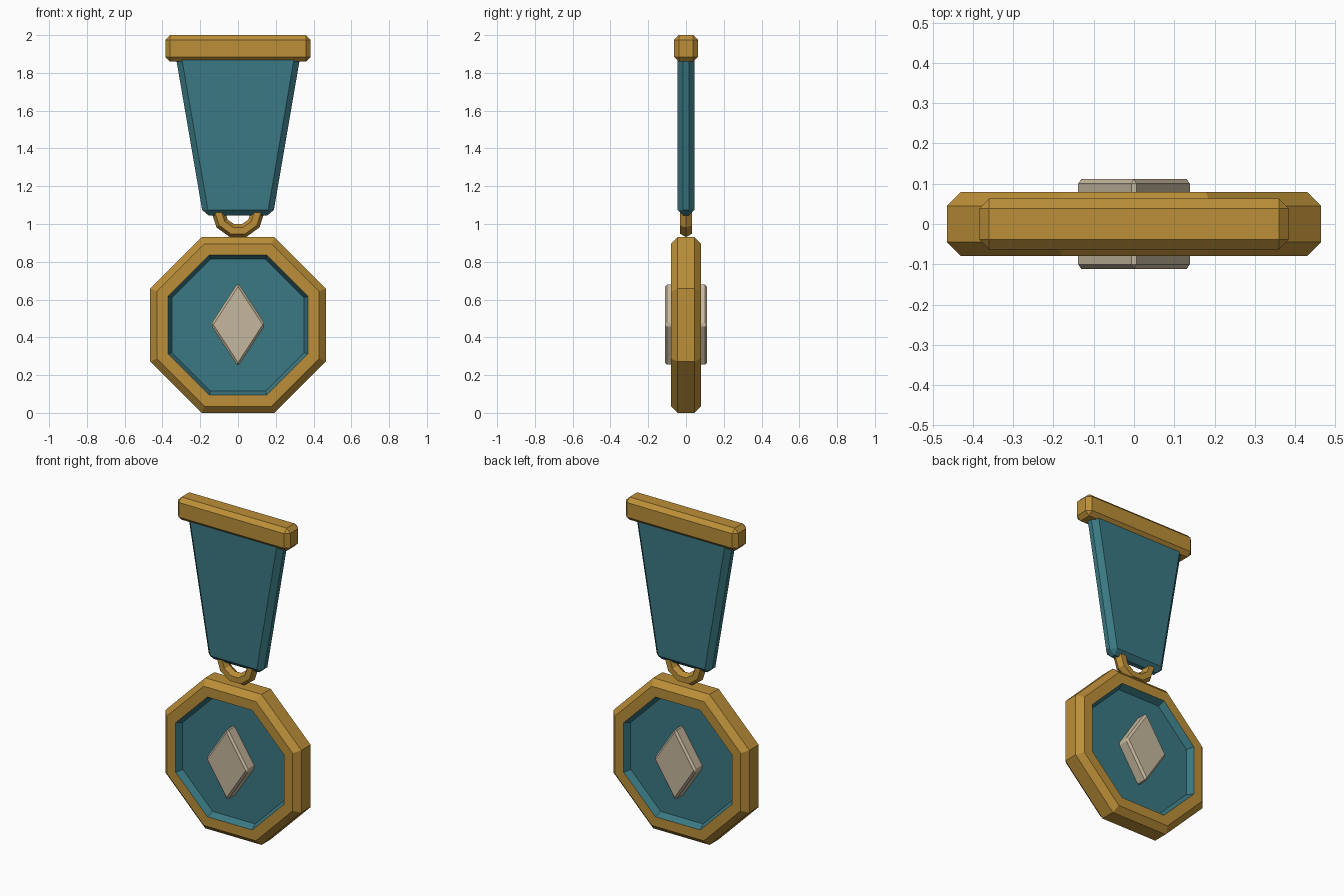
import bpy, bmesh, math

if "Cube" in bpy.data.objects:
    bpy.data.objects.remove(bpy.data.objects["Cube"])


def material(name, rgb):
    m = bpy.data.materials.new(name)
    m.diffuse_color = (*rgb, 1)
    m.use_nodes = True
    m.node_tree.nodes["Principled BSDF"].inputs["Base Color"].default_value = m.diffuse_color
    return m


gold = material("gold", (0.50, 0.275, 0.04))
teal = material("teal", (0.042, 0.19, 0.225))
silver = material("warm silver", (0.56, 0.475, 0.34))


def finish(name, bm, mats):
    bmesh.ops.recalc_face_normals(bm, faces=bm.faces[:])
    me = bpy.data.meshes.new(name)
    bm.to_mesh(me)
    bm.free()
    for m in mats:
        me.materials.append(m)
    ob = bpy.data.objects.new(name, me)
    bpy.context.collection.objects.link(ob)
    return ob


def bevelled_prism(name, outline, half_depth, bevel, mat):
    """Extrude an x/z outline along y and chamfer every edge."""
    bm = bmesh.new()
    face = bm.faces.new([bm.verts.new((x, -half_depth, z)) for x, z in outline])
    ext = bmesh.ops.extrude_face_region(bm, geom=[face])
    for v in ext["geom"]:
        if isinstance(v, bmesh.types.BMVert):
            v.co.y = half_depth
    bmesh.ops.recalc_face_normals(bm, faces=bm.faces[:])
    bmesh.ops.bevel(bm, geom=bm.edges[:], offset=bevel, segments=1,
                    affect='EDGES', clamp_overlap=True)
    return finish(name, bm, [mat])


# Top bar and tapered ribbon
bevelled_prism("top_bar", [(-.385, 1.86), (.385, 1.86), (.385, 2), (-.385, 2)],
               0.063, 0.025, gold)
bevelled_prism("ribbon", [(-.185, 1.045), (.185, 1.045), (.337, 1.93), (-.337, 1.93)],
               0.045, 0.03, teal)

# Hanging ring: ten segments, six-sided section
bm = bmesh.new()
loops = []
for i in range(10):
    a = i * math.tau / 10
    loop = []
    for j in range(6):
        b = j * math.tau / 6
        r = 0.105 + 0.036 * math.cos(b)
        loop.append(bm.verts.new((r * math.cos(a), 0.036 * math.sin(b),
                                  1.065 + r * math.sin(a))))
    loops.append(loop)
for i in range(10):
    p, q = loops[i], loops[(i + 1) % 10]
    for j in range(6):
        k = (j + 1) % 6
        bm.faces.new((p[j], p[k], q[k], q[j]))
finish("hanging_ring", bm, [gold])

# Octagonal medal: (apothem, y) profile with a teal recess on both sides
half = [(0.35, -.04), (0.37, -.08), (0.43, -.08), (0.465, -.045)]
profile = half + [(r, -y) for r, y in reversed(half)]
bm = bmesh.new()
rings = []
for r, y in profile:
    rad = r / math.cos(math.pi / 8)
    rings.append([bm.verts.new((rad * math.cos((k + .5) * math.pi / 4), y,
                                0.465 + rad * math.sin((k + .5) * math.pi / 4)))
                  for k in range(8)])
for s in range(len(rings) - 1):
    p, q = rings[s], rings[s + 1]
    for k in range(8):
        n = (k + 1) % 8
        f = bm.faces.new((p[k], p[n], q[n], q[k]))
        f.material_index = 1 if s in (0, len(rings) - 2) else 0
for cap in (rings[0], rings[-1]):
    bm.faces.new(cap).material_index = 1
finish("medal", bm, [gold, teal])

# Diamond emblem passing through the medal
bevelled_prism("diamond_emblem", [(0, .245), (.145, .467), (0, .69), (-.145, .467)],
               0.112, 0.012, silver)
